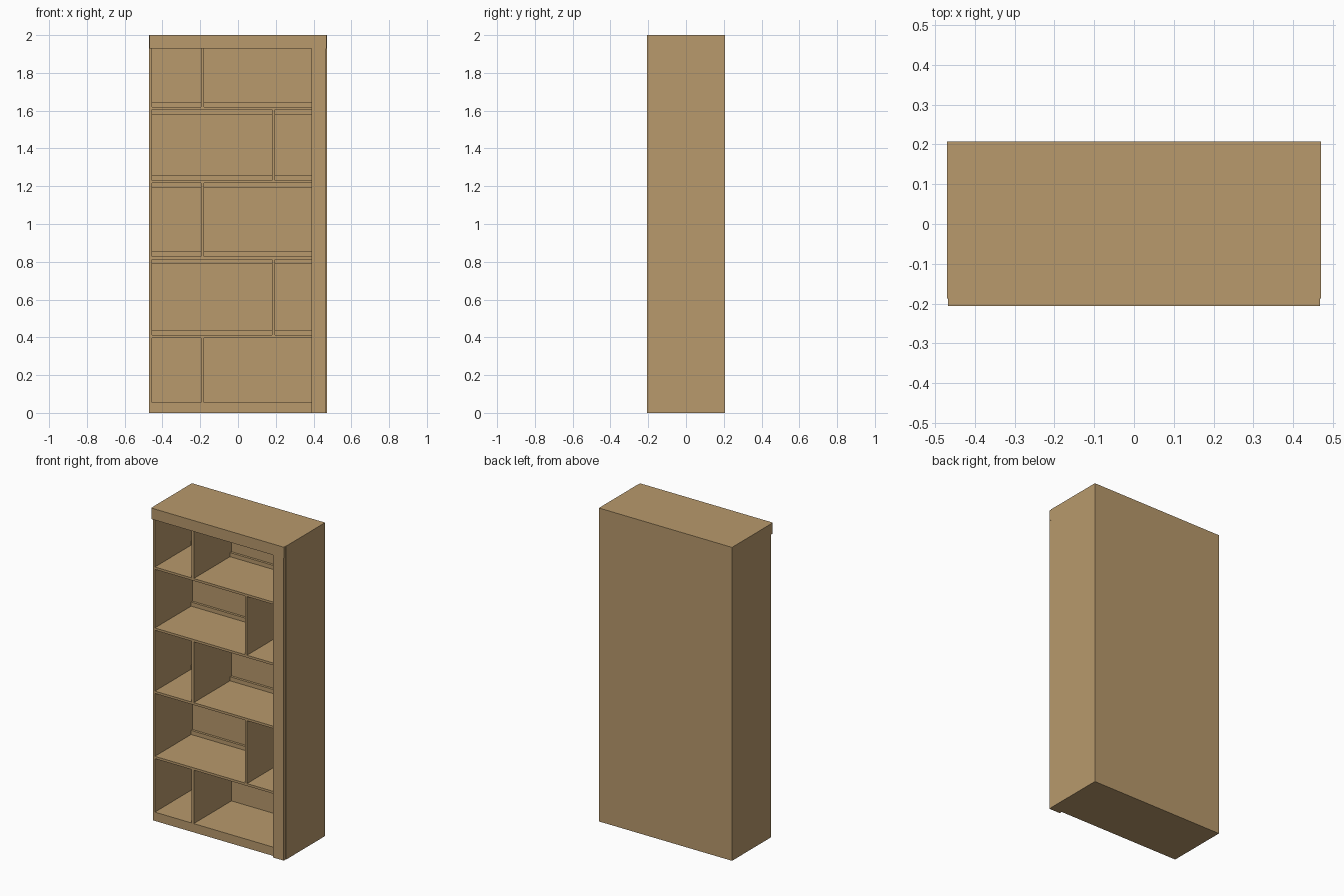
import bpy

if "Cube" in bpy.data.objects:
    bpy.data.objects.remove(bpy.data.objects["Cube"])

wood = bpy.data.materials.new("light_oak")
wood.diffuse_color = (0.48, 0.32, 0.15, 1)
wood.use_nodes = True
wood.node_tree.nodes["Principled BSDF"].inputs["Base Color"].default_value = wood.diffuse_color


def board(name, x, y, z):
    """Box spanning the given (min, max) ranges."""
    bpy.ops.mesh.primitive_cube_add(size=1, location=[(a + b) / 2 for a, b in (x, y, z)])
    ob = bpy.context.object
    ob.name = name
    ob.scale = [b - a for a, b in (x, y, z)]
    bpy.ops.object.transform_apply(location=False, rotation=False, scale=True)
    ob.data.materials.append(wood)


W, T = 0.47, 0.015            # half width, board thickness
FRONT, BACK = -0.188, 0.207   # carcass depth
FACE = -0.206                 # front of the trim
IN = W - T
INNER_BACK = BACK - T

# Carcass
board("left_side", (-W, -IN), (FRONT, BACK), (0, 2 - T))
board("right_side", (IN, W), (FRONT, BACK), (0, 2 - T))
board("top_panel", (-W, W), (FRONT, BACK), (2 - T, 2))
board("back_panel", (-IN, IN), (INNER_BACK, BACK), (0, 2 - T))
board("base", (-IN, IN), (FRONT, INNER_BACK), (0, 0.056))

# Front trim
board("top_fascia", (-0.468, 0.468), (FACE, FRONT), (1.93, 2))
board("right_stile", (0.39, 0.467), (FACE, FRONT), (0, 1.93))

# Shelves with support cleats along the back
shelf_tops = [0.412, 0.828, 1.231, 1.62]
for i, z in enumerate(shelf_tops):
    board("shelf", (-IN, IN), (FRONT, INNER_BACK), (z - T, z))
    board("upper_cleat", (-IN, IN), (INNER_BACK - T, INNER_BACK), (z, z + 0.026))
    if i > 0:
        board("lower_cleat", (-IN, IN), (INNER_BACK - T, INNER_BACK), (z - T - 0.026, z - T))

# Dividers alternate between left and right
floors = [0.056] + shelf_tops
ceilings = [z - T for z in shelf_tops] + [2 - T]
for i, (lo, hi) in enumerate(zip(floors, ceilings)):
    x = -0.188 if i % 2 == 0 else 0.188
    board("divider", (x - T / 2, x + T / 2), (FRONT, INNER_BACK), (lo, hi))
